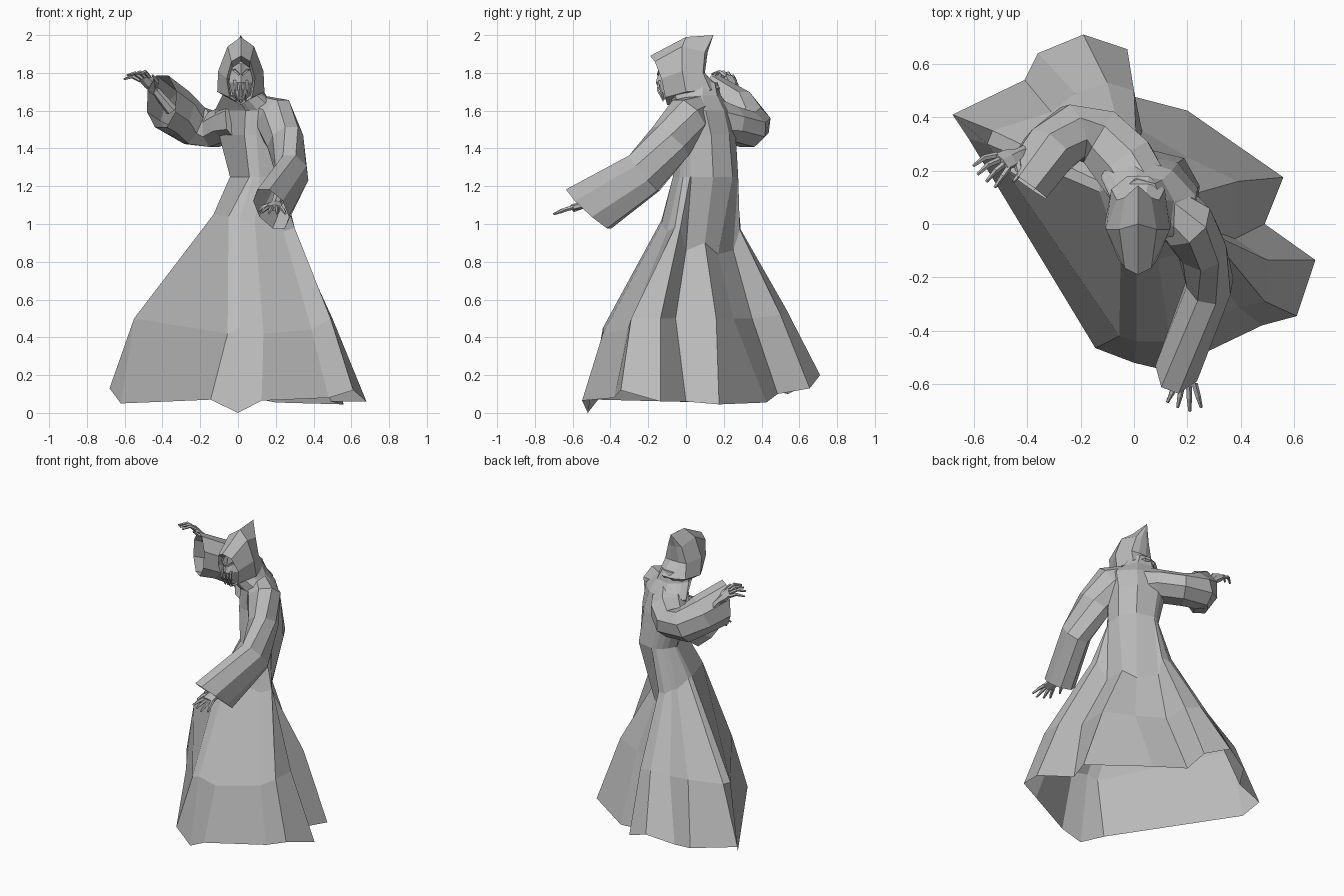
import bpy, math
from mathutils import Vector

if "Cube" in bpy.data.objects:
    bpy.data.objects.remove(bpy.data.objects["Cube"], do_unlink=True)

grey = bpy.data.materials.new("plain grey")
grey.use_nodes = True
grey.diffuse_color = (0.5, 0.5, 0.5, 1)
grey.node_tree.nodes["Principled BSDF"].inputs["Base Color"].default_value = grey.diffuse_color


def build(name, verts, faces, mirror_x=None):
    mesh = bpy.data.meshes.new(name)
    mesh.from_pydata([tuple(v) for v in verts], [], faces)
    mesh.materials.append(grey)
    obj = bpy.data.objects.new(name, mesh)
    bpy.context.collection.objects.link(obj)
    if mirror_x is not None:
        obj.location.x = mirror_x
        mod = obj.modifiers.new("mirror", 'MIRROR')
        mod.use_clip = True
    return obj


def loft(name, rings, closed=True, cap_start=False, cap_end=False, mirror_x=None):
    """Skin a series of rings that share one vertex count."""
    n = len(rings[0])
    verts = [v for ring in rings for v in ring]
    faces = []
    for r in range(len(rings) - 1):
        for i in range(n if closed else n - 1):
            j = (i + 1) % n
            faces.append((r * n + i, r * n + j, (r + 1) * n + j, (r + 1) * n + i))
    if cap_start:
        faces.append(tuple(reversed(range(n))))
    if cap_end:
        faces.append(tuple(range(len(verts) - n, len(verts))))
    return build(name, verts, faces, mirror_x)


def tube(name, stations, sides, caps=(False, False), up=(0, 0, 1), end_lean=0):
    """Loft ellipses (centre, half width, half height) along the path; end_lean slants the last."""
    centres = [Vector(s[0]) for s in stations]
    last = len(centres) - 1
    rings = []
    for k, (c, w, h) in enumerate(stations):
        t = (centres[min(k + 1, last)] - centres[max(k - 1, 0)]).normalized()
        side = t.cross(Vector(up)).normalized()
        top = side.cross(t) * h
        if k == last:
            top -= t * end_lean
        rings.append([])
        for i in range(sides):
            a = math.tau * (i + 0.5) / sides
            rings[-1].append(centres[k] + side * w * math.cos(a) + top * math.sin(a))
    return loft(name, rings, cap_start=caps[0], cap_end=caps[1])


# Robe: folded hem, knee and hip rings, then turned ellipses up to the neck
hem = [(-.145, -.465, .07), (0, -.52, 0), (.125, -.55, .065), (.48, -.38, .08),
       (.61, -.345, .12), (.68, -.135, .06), (.49, 0, .06), (.56, .175, .045),
       (.2, .425, .055), (-.03, .485, .1), (-.025, .655, .13), (-.19, .71, .2),
       (-.36, .64, .15), (-.41, .54, .1), (-.68, .41, .13), (-.62, .32, .05)]
knee = [(-.055, -.42, .42), (.01, -.44, .45), (.135, -.44, .42), (.39, -.31, .44),
        (.49, -.29, .5), (.5, -.135, .5), (.38, -.055, .5), (.39, .16, .5),
        (.2, .25, .5), (.03, .35, .5), (0, .5, .52), (-.1, .53, .55),
        (-.22, .49, .53), (-.31, .42, .5), (-.53, .35, .5), (-.55, .3, .5)]
hip = [(-.05, -.11, 1.04), (.01, -.13, 1.02), (.09, -.13, 1), (.24, -.1, .96),
       (.3, -.06, .98), (.28, -.03, .98), (.22, 0, .86), (.18, .1, .9),
       (.12, .17, .84), (.01, .25, .86), (.01, .285, .97), (-.04, .29, .97),
       (-.08, .27, 1), (-.1, .24, 1), (-.13, .16, 1.05), (-.13, .12, 1.05)]
# centre x, centre y, height, radius x, radius y, turn
levels = [(.1, .105, 1.25, .15, .175, 0), (.07, .11, 1.47, .18, .15, -.4),
          (.06, .1, 1.6, .2, .13, -.5), (.03, .05, 1.68, .12, .14, -.3),
          (.03, .07, 1.75, .08, .1, 0)]
angles = [math.atan2(y - .09, x - .085) for x, y, z in knee]
robe = [hem, knee, hip]
for cx, cy, z, rx, ry, turn in levels:
    ring = []
    for a in angles:
        u, v = rx * math.cos(a - turn), ry * math.sin(a - turn)
        ring.append((cx + u * math.cos(turn) - v * math.sin(turn),
                     cy + u * math.sin(turn) + v * math.cos(turn), z))
    robe.append(ring)
loft("robe", robe, cap_end=True)

# Wide sleeves with slanted open mouths
tube("left_sleeve", [((.1, .08, 1.61), .08, .08), ((.19, .01, 1.565), .11, .125),
                     ((.25, -.08, 1.44), .095, .125), ((.285, -.22, 1.27), .09, .13),
                     ((.175, -.515, 1.08), .09, .16)], 8, (True, False), end_lean=-.05)
tube("right_sleeve", [((.03, .12, 1.55), .12, .13), ((-.04, .23, 1.53), .13, .1),
                      ((-.13, .325, 1.5), .12, .1), ((-.23, .345, 1.52), .11, .115),
                      ((-.32, .27, 1.59), .11, .13), ((-.405, .15, 1.65), .1, .14)],
     8, (True, False), end_lean=-.05)


# Hands: tapered palm, jointed fingers and a thumb
def hand(label, wrist, forward, side, droop, arm, curl):
    wrist, f, s = Vector(wrist), Vector(forward).normalized(), Vector(side)
    s = (s - f * s.dot(f)).normalized()
    d = f.cross(s)
    d = d if d.dot(Vector(droop)) > 0 else -d
    up = tuple(-d)
    tube(label + "_palm", [(Vector(arm), .035, .03), (wrist, .024, .022),
                           (wrist + f * .05, .042, .02), (wrist + f * .1, .044, .016)],
         6, (True, True), up)
    for k in range(4):
        spread = (k - 1.5) / 1.5
        length = .115 - .02 * abs(spread + .3)
        base = wrist + f * .09 + s * spread * .034
        way = (f + s * spread * .35).normalized()
        mid = base + way * length * .5 + d * curl * .2
        tip = base + way * length * (1 - curl * 4) + d * curl
        tube(f"{label}_finger_{k + 1}", [(base, .012, .012), (mid, .011, .011), (tip, .006, .006)],
             5, (True, True), up)
    base = wrist + f * .03 + s * .025
    knuckle = base + s * .045 + f * .025 + d * .01
    tube(label + "_thumb", [(base, .016, .014), (knuckle, .012, .012),
                            (knuckle + f * .045 + s * .015 + d * .01, .006, .006)],
         5, (True, True), up)


hand("left_hand", (.2, -.51, 1.11), (-.08, -1, -.25), (-1, 0, 0), (0, 0, -1),
     (.23, -.38, 1.18), .01)
hand("right_hand", (-.435, .26, 1.705), (-.62, -.28, .7), (.75, -.6, .1), (-.4, -.4, -.6),
     (-.35, .29, 1.6), .06)

# Hood: half outlines from the rim to the pointed back, mirrored
rim_inner = [(0, -.13, 1.86), (.045, -.12, 1.83), (.065, -.09, 1.76), (.05, -.08, 1.68), (0, -.07, 1.64)]
rim = [(0, -.19, 1.89), (.05, -.165, 1.86), (.075, -.13, 1.77), (.06, -.11, 1.67), (0, -.1, 1.63)]
crown = [(0, 0, 1.99), (.07, -.02, 1.94), (.12, -.02, 1.81), (.125, .0, 1.7), (0, 0, 1.63)]
back = [(0, .145, 2), (.05, .1, 1.91), (.08, .09, 1.8), (.1, .13, 1.71), (0, .1, 1.63)]
nape = [(0, .145, 2), (.02, .115, 1.91), (.03, .1, 1.8), (.04, .18, 1.72), (0, .12, 1.63)]
spine = [(0, y, z) for x, y, z in nape]
loft("hood", [rim_inner, rim, crown, back, nape, spine], closed=False, mirror_x=.015)

# Face: ridged mask with sunken eyes, narrowing to the jaw
ridge = [(0, -.13, 1.85), (0, -.145, 1.8), (0, -.16, 1.75), (0, -.14, 1.71), (0, -.125, 1.66)]
cheek = [(.02, -.125, 1.85), (.022, -.115, 1.79), (.03, -.14, 1.75), (.03, -.125, 1.7), (.015, -.115, 1.66)]
jaw = [(.045, -.1, 1.84), (.06, -.1, 1.79), (.062, -.09, 1.75), (.05, -.08, 1.7), (.03, -.07, 1.65)]
loft("face", [ridge, cheek, jaw], closed=False, mirror_x=.015)

# Brow spurs and hanging strands on the mask
for sign, label in ((-1, "right"), (1, "left")):
    x = .015
    tube(label + "_brow", [((x + sign * .008, -.15, 1.79), .005, .007),
                           ((x + sign * .035, -.14, 1.815), .007, .008),
                           ((x + sign * .055, -.11, 1.82), .004, .004)], 4, (True, True))
    for k in range(2):
        out = x + sign * (.012 + k * .02)
        tube(f"{label}_strand_{k + 1}", [((out, -.14, 1.76), .008, .008),
                                         ((out, -.15, 1.71), .007, .007),
                                         ((out - sign * .006, -.12, 1.65), .004, .004)],
             4, (True, True), (0, -1, 0))
